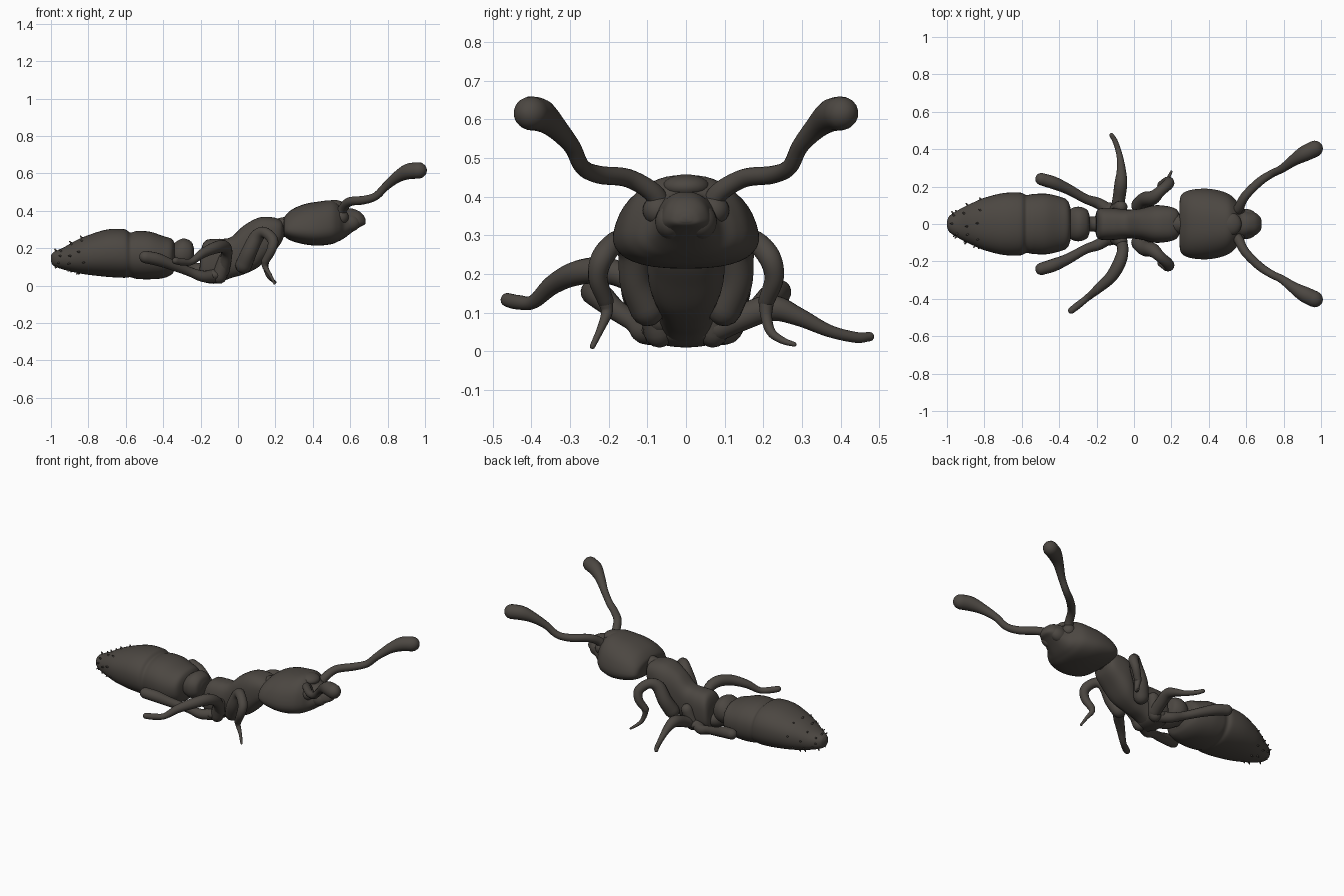
import bpy, bmesh, math, random
from mathutils import Vector

cube = bpy.data.objects.get("Cube")
if cube:
    bpy.data.objects.remove(cube, do_unlink=True)

# One dark brown-grey shell colour
shell = bpy.data.materials.new("dark_brown_shell")
shell.use_nodes = True
colour = (0.072, 0.063, 0.054, 1)
shell.diffuse_color = colour
bsdf = next(n for n in shell.node_tree.nodes if n.type == "BSDF_PRINCIPLED")
bsdf.inputs["Base Color"].default_value = colour
bsdf.inputs["Roughness"].default_value = 0.7


def finish(name, bm):
    """Turn a bmesh into a smooth shaded object."""
    bmesh.ops.recalc_face_normals(bm, faces=bm.faces[:])
    mesh = bpy.data.meshes.new(name)
    bm.to_mesh(mesh)
    bm.free()
    mesh.materials.append(shell)
    for polygon in mesh.polygons:
        polygon.use_smooth = True
    obj = bpy.data.objects.new(name, mesh)
    bpy.context.scene.collection.objects.link(obj)
    return obj


def bridge(name, rings):
    """Skin a row of equal rings and close both ends."""
    bm = bmesh.new()
    rows = [[bm.verts.new(co) for co in ring] for ring in rings]
    for low, high in zip(rows, rows[1:]):
        for i in range(len(low)):
            j = (i + 1) % len(low)
            bm.faces.new((low[i], low[j], high[j], high[i]))
    bm.faces.new(rows[0])
    bm.faces.new(rows[-1])
    return finish(name, bm)


def spline(points, steps=6):
    """Smooth curve through points of any dimension."""
    pts = [Vector(p) for p in points]
    result = []
    for i in range(len(pts) - 1):
        b, c = pts[i], pts[i + 1]
        a = pts[i - 1] if i else b * 2 - c
        d = pts[i + 2] if i + 2 < len(pts) else c * 2 - b
        for k in range(steps):
            t = k / steps
            result.append(b + (c - a) * (t / 2)
                          + (a * 2 - b * 5 + c * 4 - d) * (t * t / 2)
                          + (b * 3 - a - c * 3 + d) * (t ** 3 / 2))
    result.append(pts[-1])
    return result


def section(x, width, bottom, top, power, taper, sides=40):
    """Rounded cross-section of the body, narrowed upward by taper."""
    ring = []
    for i in range(sides):
        angle = math.tau * i / sides
        c, s = math.cos(angle), math.sin(angle)
        up = math.copysign(abs(s) ** power, s)
        out = math.copysign(abs(c) ** power, c)
        ring.append(Vector((x, width * out * (1 - taper * up),
                            (top + bottom) / 2 + up * (top - bottom) / 2)))
    return ring


def loft(name, sections, power=1.0, taper=0.0):
    return bridge(name, [section(*s, power, taper) for s in spline(sections)])


def limb(name, points, sides=16):
    """Tapered round tube with domed ends; points are x, y, z, radius."""
    path = [(p.to_3d(), max(p.w, 0.004)) for p in spline(points)]

    def dome(end, inner):
        (co, r), axis = end, (end[0] - inner[0]).normalized()
        angles = [math.radians(a) for a in (25, 50, 70, 85)]
        return [(co + axis * r * math.sin(a), r * math.cos(a)) for a in angles]

    path = dome(path[0], path[1])[::-1] + path + dome(path[-1], path[-2])
    rings, side = [], Vector((0.3, 0.2, 1))
    for i, (co, r) in enumerate(path):
        before, after = path[max(i - 1, 0)][0], path[min(i + 1, len(path) - 1)][0]
        axis = (after - before).normalized()
        side = (side - axis * side.dot(axis)).normalized()
        other = axis.cross(side)
        rings.append([co + (side * math.cos(a) + other * math.sin(a)) * r
                      for a in (math.tau * k / sides for k in range(sides))])
    return bridge(name, rings)


def blob(name, centre, size):
    bm = bmesh.new()
    bmesh.ops.create_uvsphere(bm, u_segments=24, v_segments=16, radius=1)
    for v in bm.verts:
        v.co = Vector(centre) + v.co * Vector(size)
    return finish(name, bm)


def flipped(points):
    return [(x, -y, z, r) for x, y, z, r in points]


# Abdomen with overlapping bands: x, half width, bottom, top
abdomen = [(-1, .015, .13, .16), (-.985, .045, .105, .18), (-.93, .08, .085, .205),
           (-.87, .11, .07, .24), (-.8, .14, .058, .27), (-.7, .165, .047, .3),
           (-.61, .168, .042, .302), (-.575, .155, .045, .284), (-.54, .16, .036, .292),
           (-.47, .162, .034, .288), (-.4, .147, .04, .265), (-.355, .125, .06, .25),
           (-.335, .07, .09, .22)]
loft("abdomen", abdomen, .9)

# Waist: rounded node and low stalk
loft("waist_node", [(-.36, .06, .12, .2), (-.33, .085, .1, .235), (-.29, .092, .09, .252),
                    (-.25, .075, .11, .235), (-.235, .035, .14, .2)], .9)
limb("waist_stalk", [(-.3, 0, .13, .05), (-.24, 0, .085, .04), (-.15, 0, .075, .05)])

# Thorax, low and boxy at the rear and arched at the front
loft("thorax", [(-.205, .05, .05, .1), (-.195, .075, .03, .2), (-.17, .085, .015, .243),
                (-.11, .085, .012, .25), (-.04, .077, .04, .258), (.03, .082, .06, .32),
                (.11, .1, .1, .363), (.18, .095, .17, .366), (.225, .08, .22, .352),
                (.245, .05, .26, .33)], .75)
blob("rear_leg_bases", (-.13, 0, .055), (.075, .115, .045))
limb("neck", [(.2, 0, .3, .055), (.28, 0, .325, .05)])

# Head and snout
loft("head", [(.242, .08, .29, .34), (.25, .145, .262, .37), (.29, .172, .238, .408),
              (.36, .182, .22, .437), (.43, .178, .214, .449), (.5, .158, .222, .456),
              (.54, .128, .238, .436), (.57, .092, .255, .412), (.61, .07, .285, .412),
              (.65, .057, .312, .396), (.675, .035, .325, .37), (.683, .012, .335, .35)],
     .8, .2)
blob("forehead_ridge", (.515, 0, .425), (.06, .062, .033))

# Left and right pairs
antenna = [(.54, .065, .365, .03), (.56, .085, .41, .026), (.595, .15, .448, .024),
           (.67, .225, .457, .023), (.735, .268, .477, .021), (.79, .295, .53, .022),
           (.85, .338, .58, .03), (.91, .375, .61, .042), (.966, .402, .616, .044)]
hind_leg = [(-.13, .07, .05, .035), (-.19, .11, .05, .03), (-.26, .135, .075, .025),
            (-.35, .185, .11, .028), (-.43, .22, .14, .034), (-.495, .24, .153, .033)]
fore_leg = [(.03, .1, .11, .045), (.06, .13, .18, .042), (.1, .14, .26, .038),
            (.14, .175, .285, .029), (.185, .215, .245, .029), (.178, .228, .19, .025),
            (.145, .208, .13, .021)]
right_foot = [(.145, -.208, .13, .02), (.145, -.205, .1, .015), (.17, -.22, .06, .01),
              (.195, -.242, .013, .007)]
left_foot = [(.145, .208, .13, .02), (.15, .208, .09, .015), (.165, .22, .05, .012),
             (.185, .25, .028, .009), (.2, .28, .018, .006)]
for side, shape in (("left", lambda p: p), ("right", flipped)):
    limb(side + "_antenna", shape(antenna))
    limb(side + "_hind_leg", shape(hind_leg))
    limb(side + "_fore_leg", shape(fore_leg))
    sign = 1 if side == "left" else -1
    blob(side + "_antenna_socket", (.55, sign * .07, .365), (.042, .042, .04))
    blob(side + "_cheek", (.6, sign * .04, .335), (.055, .04, .045))
    limb(side + "_thorax_flank", [(-.1, sign * .07, .05, .04), (-.07, sign * .09, .14, .035)])
limb("left_fore_foot", left_foot)
limb("right_fore_foot", right_foot)

# Middle legs, posed differently on each side
limb("left_middle_leg", [(-.09, .08, .06, .035), (-.08, .14, .085, .034),
                         (-.07, .22, .112, .034), (-.068, .29, .09, .024),
                         (-.078, .37, .053, .016), (-.1, .44, .036, .014),
                         (-.12, .475, .038, .012)])
limb("right_middle_leg", [(-.08, -.07, .08, .034), (-.06, -.13, .17, .03),
                          (-.075, -.2, .208, .034), (-.12, -.28, .203, .032),
                          (-.19, -.345, .172, .025), (-.25, -.395, .128, .018),
                          (-.3, -.435, .127, .019), (-.335, -.462, .133, .018)])

# Short bristles round the tail
random.seed(4)
bm = bmesh.new()
rows = [Vector(s) for s in abdomen[1:5]]
for low, high in zip(rows, rows[1:]):
    for i in range(9):
        x, width, bottom, top = low.lerp(high, random.uniform(.2, .8))
        angle = math.tau * (i + random.random() * .5) / 9
        out = Vector((-.8, math.cos(angle), math.sin(angle))).normalized()
        base = Vector((x, width * math.cos(angle),
                       (top + bottom) / 2 + math.sin(angle) * (top - bottom) / 2))
        turn = out.to_track_quat("Z", "Y").to_matrix().to_4x4()
        turn.translation = base
        bmesh.ops.create_cone(bm, cap_ends=True, segments=8, radius1=.009,
                              radius2=.003, depth=.03, matrix=turn)
finish("tail_bristles", bm)
